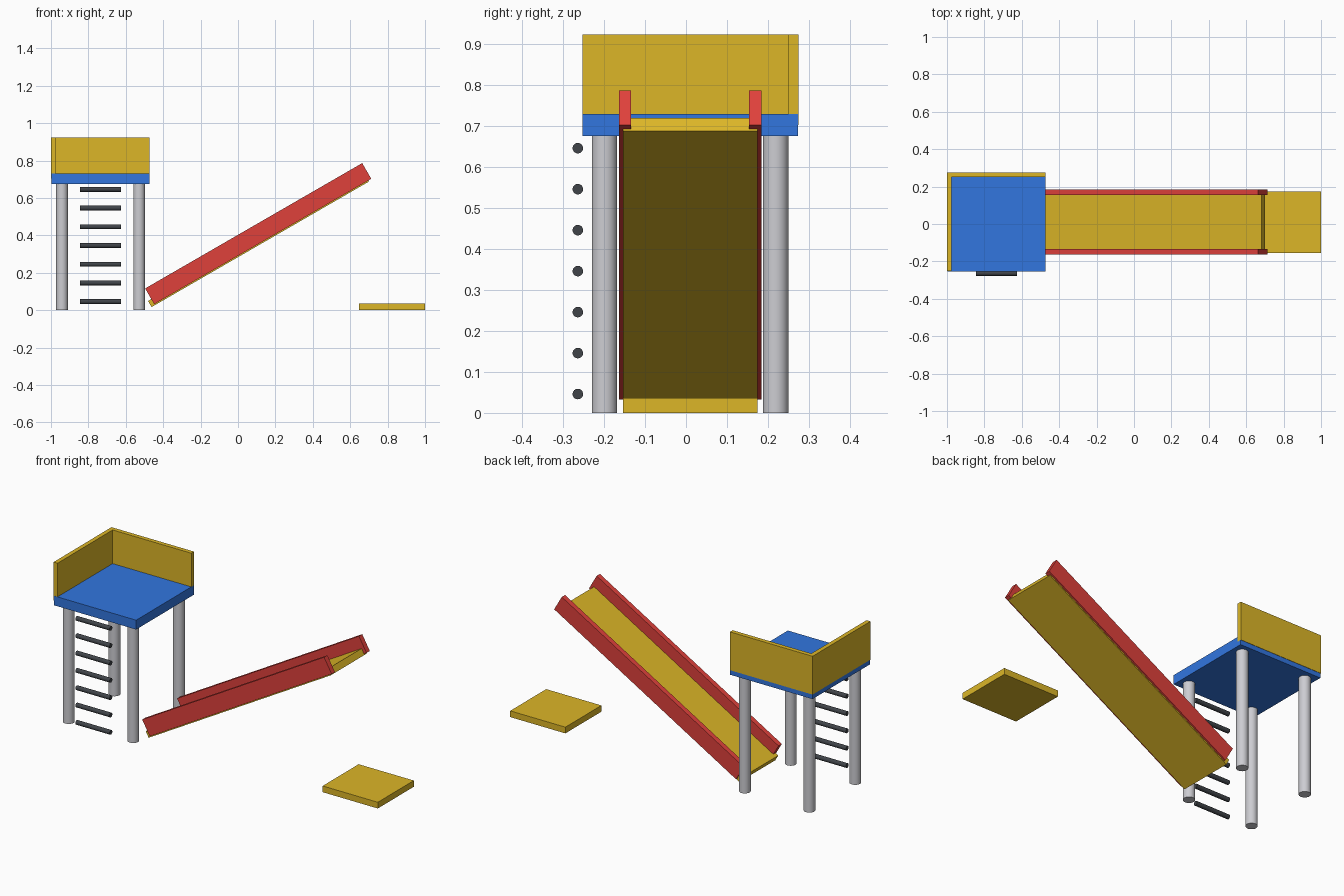
import bpy
import math
from mathutils import Vector, Matrix

default_cube = bpy.data.objects.get("Cube")
if default_cube:
    bpy.data.objects.remove(default_cube, do_unlink=True)


def make_material(name, srgb):
    colour = [((c / 255 + 0.055) / 1.055) ** 2.4 for c in srgb] + [1.0]
    mat = bpy.data.materials.new(name)
    mat.use_nodes = True
    mat.diffuse_color = colour
    mat.node_tree.nodes["Principled BSDF"].inputs["Base Color"].default_value = colour
    return mat


yellow = make_material("yellow", (220, 182, 39))
red = make_material("red", (223, 65, 59))
blue = make_material("blue", (50, 118, 223))
grey = make_material("light grey", (205, 205, 210))
dark = make_material("dark grey", (64, 68, 73))


def box(name, mat, low, high, frame=None):
    """Box between two corners, optionally placed in a tilted frame."""
    low, high = Vector(low), Vector(high)
    bpy.ops.mesh.primitive_cube_add(size=1)
    obj = bpy.context.object
    obj.name = name
    obj.data.materials.append(mat)
    obj.data.transform(Matrix.Translation((low + high) / 2)
                       @ Matrix.Diagonal((*(high - low), 1)))
    if frame:
        obj.matrix_world = frame
    return obj


def rod(name, mat, centre, radius, length, rotation=(0, 0, 0)):
    bpy.ops.mesh.primitive_cylinder_add(vertices=32, radius=radius, depth=length,
                                        location=centre, rotation=rotation)
    obj = bpy.context.object
    obj.name = name
    obj.data.materials.append(mat)
    bpy.ops.object.shade_smooth_by_angle(angle=math.radians(40))
    return obj


MID_Y = 0.01        # centre line of tower and slide
TOWER_X = -0.735
DECK_Z = 0.676

# Tower: deck with walls on two sides
box("deck", blue, (-0.998, -0.253, DECK_Z), (-0.473, 0.273, 0.73))
box("left_end_wall", yellow, (-1.0, -0.2525, 0.703), (-0.975, 0.275, 0.924))
box("back_wall", yellow, (-0.975, 0.25, 0.703), (-0.473, 0.275, 0.924))

# Four round legs
for side_x, x_name in ((-1, "outer"), (1, "inner")):
    for side_y, y_name in ((-1, "front"), (1, "back")):
        rod(f"{y_name}_{x_name}_leg", grey,
            (TOWER_X + side_x * 0.206, MID_Y + side_y * 0.209, DECK_Z / 2),
            0.031, DECK_Z)

# Ladder rungs in front of the tower
for i in range(7):
    rod(f"ladder_rung_{i + 1}", dark, (TOWER_X, -0.264, 0.046 + i * 0.1),
        0.0128, 0.218, (0, math.pi / 2, 0))

# Tilted slide: bed between two side rails
slide = (Matrix.Translation((0.108, MID_Y, 0.4095))
         @ Matrix.Rotation(math.radians(-30), 4, "Y"))
box("slide_bed", yellow, (-0.69, -0.164, -0.055), (0.651, 0.164, -0.0175), slide)
for name, y in (("front_slide_rail", -0.159), ("back_slide_rail", 0.159)):
    box(name, red, (-0.67, y - 0.015, -0.0485), (0.67, y + 0.015, 0.0485), slide)

# Landing pad on the ground
box("landing_pad", yellow, (0.648, MID_Y - 0.164, 0), (1.0, MID_Y + 0.164, 0.036))
